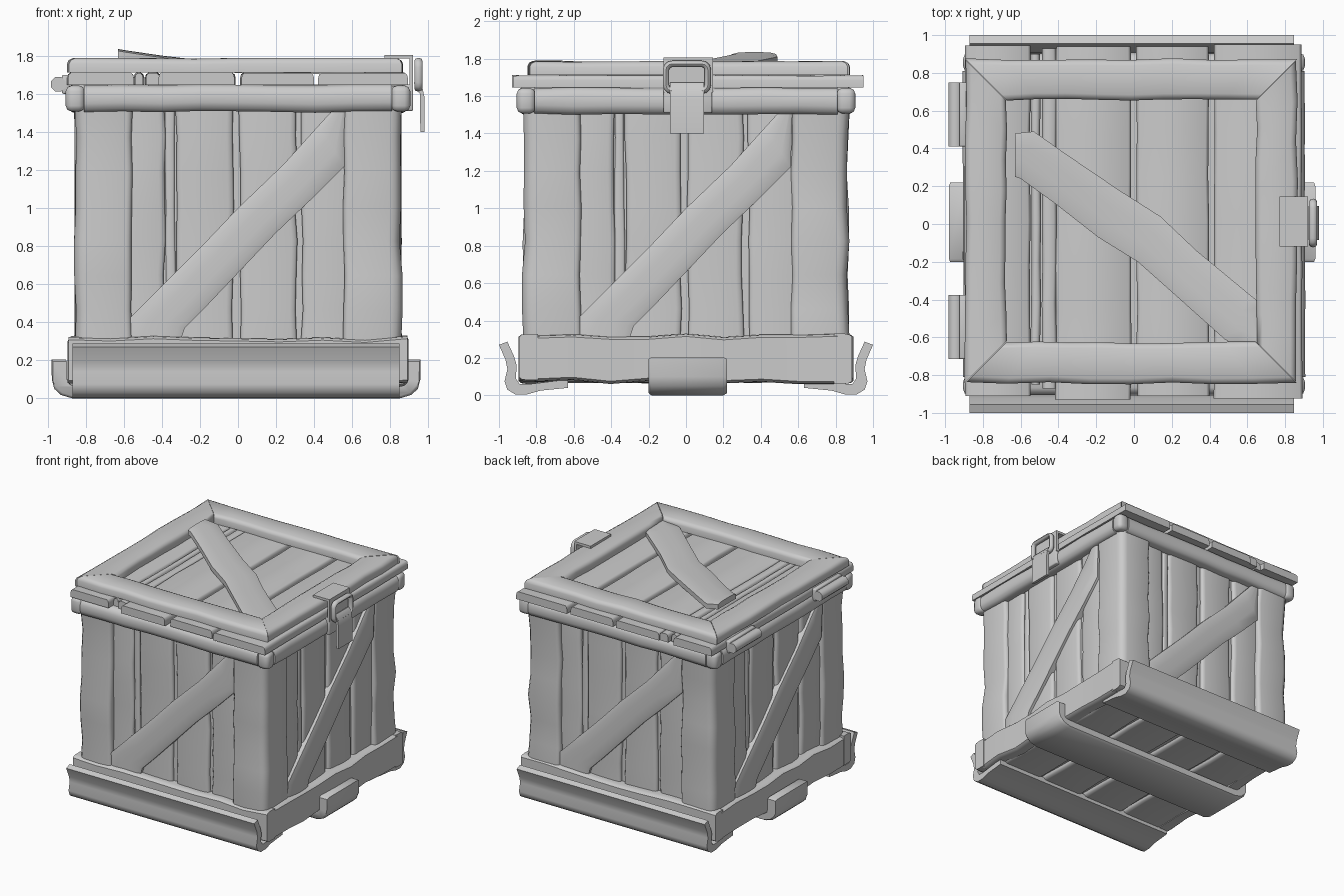
import bpy, bmesh, math, random
from mathutils import Vector, Matrix

if "Cube" in bpy.data.objects:
    bpy.data.objects.remove(bpy.data.objects["Cube"])

random.seed(7)
X, Y, Z = Vector((1, 0, 0)), Vector((0, 1, 0)), Vector((0, 0, 1))


def finish(name, bm, angle=50):
    bmesh.ops.recalc_face_normals(bm, faces=bm.faces)
    me = bpy.data.meshes.new(name)
    bm.to_mesh(me)
    bm.free()
    ob = bpy.data.objects.new(name, me)
    bpy.context.collection.objects.link(ob)
    bpy.ops.object.select_all(action='DESELECT')
    ob.select_set(True)
    bpy.context.view_layer.objects.active = ob
    bpy.ops.object.shade_smooth_by_angle(angle=math.radians(angle))
    return ob


def loft(name, rings, angle=50, closed=False):
    """Skin a list of matching rings; cap both ends unless it loops round."""
    bm = bmesh.new()
    vs = [[bm.verts.new(p) for p in r] for r in rings]
    n = len(vs[0])
    for a, b in zip(vs, vs[1:] + (vs[:1] if closed else [])):
        for i in range(n):
            bm.faces.new((a[i], a[(i + 1) % n], b[(i + 1) % n], b[i]))
    if not closed:
        bm.faces.new(vs[0])
        bm.faces.new(vs[-1])
    return finish(name, bm, angle)


def turn(v, k):
    return Matrix.Rotation(k * math.pi / 2, 3, 'Z') @ Vector(v)


def board(name, origin, along, wide, out, length, w, t, k=0, amp=0.007, mitre=0, r=0.03, n=9):
    """Hand-cut plank with rounded outer edges and a wandering outline."""
    rings = []
    for i in range(n):
        s = i / (n - 1) * 2 - 1
        l, rr = -w / 2 + random.uniform(-amp, amp), w / 2 + random.uniform(-amp, amp)
        h = t + random.uniform(-amp, amp) * 0.5
        prof = [(l, 0), (l, h * .6), (l + r * .3, h * .86), (l + r, h),
                (rr - r, h), (rr - r * .3, h * .86), (rr, h * .6), (rr, 0)]
        ring = []
        for a, b in prof:
            half = length / 2 + mitre * a
            ring.append(turn(Vector(origin) + along * s * half + wide * a + out * b, k))
        rings.append(ring)
    return loft(name, rings)


def brace(name, pairs, place):
    """Diagonal strip from left/right outline pairs; place maps (p, top) to 3D."""
    rings = []
    for l, r in pairs:
        l, r = Vector(l), Vector(r)
        ring = [place(l.lerp(r, f), h) for f, h in
                ((0, 0), (0, .8), (.12, .95), (.35, 1), (.65, 1), (.88, .95), (1, .8), (1, 0))]
        rings.append(ring)
    return loft(name, rings)


def box(name, lo, hi, bevel=0.0):
    bm = bmesh.new()
    lo, hi = Vector(lo), Vector(hi)
    bmesh.ops.create_cube(bm, size=1)
    for v in bm.verts:
        v.co = Vector([(lo[i] + hi[i]) / 2 + v.co[i] * (hi[i] - lo[i]) for i in range(3)])
    if bevel:
        bmesh.ops.bevel(bm, geom=bm.edges[:], offset=bevel, segments=2, profile=.5, affect='EDGES')
    return finish(name, bm)


# Inner lining behind the plank gaps
box("inner_box", (-.795, -.795, .1), (.795, .795, 1.6))

# Walls: planks, diagonal brace, base board and upper rim on each side
wall_pairs = [((-.57, .28), (-.31, .28)), ((-.57, .42), (-.28, .37)), ((-.38, .61), (-.17, .48)),
              ((-.19, .80), (.02, .68)), ((0, 1.00), (.20, .87)), ((.24, 1.23), (.40, 1.06)),
              ((.42, 1.43), (.56, 1.22)), ((.53, 1.55), (.57, 1.55))]
for k, side in enumerate(("front", "right", "back", "left")):
    for i, (a, b) in enumerate(((-.6, -.385), (-.325, -.025), (.01, .305), (.335, .6))):
        board(f"{side}_wall_plank_{i}", ((a + b) / 2, -.785, .83), Z, X, -Y, 1.46, b - a, .04, k, .008)
    board(f"{side}_wall_plank_sliver", (-.355, -.785, .83), Z, X, -Y, 1.46, .05, .03, k, .004, 0, .01)
    brace(f"{side}_brace", wall_pairs,
          lambda p, top, k=k: turn((p.x, -.8 - .06 * top, p.y), k))
    ln = 1.78 if k % 2 == 0 else 1.62
    board(f"{side}_base_board", (0, -.79, .195), X, Z, -Y, ln, .25, .10, k, .012, 0, .015)
    board(f"{side}_rim", (0, -.81, 1.575), X, Z, -Y, 1.62, .14, .095, k, .005, 0, .045)
    # rounded rim corner block
    c = turn((.855, -.855, 0), k)
    box(f"{side}_rim_corner", (c.x - .05, c.y - .05, 1.507), (c.x + .05, c.y + .05, 1.643), .03)

# Corner posts with rounded edges
for k in range(4):
    rings = []
    for i in range(9):
        z = .1 + 1.45 * i / 8
        a, b = .56 + random.uniform(-.006, .006), .865 + random.uniform(-.012, .006)
        c = []
        for cx, cy, q, r in ((b, b, 0, .06), (a, b, 1, .03), (a, a, 2, .03), (b, a, 3, .03)):
            sx, sy = (1 if q in (0, 3) else -1), (1 if q < 2 else -1)
            for j in range(4):
                t = (q + j / 3) * math.pi / 2
                p = turn((cx - sx * r + r * math.cos(t), cy - sy * r + r * math.sin(t), z), k)
                c.append(Vector((p.x * .993, p.y * 1.007, z)))
        rings.append(c)
    loft(f"corner_post_{k}", rings)

# Lid planks running front to back, uneven ends
for i, (a, b, y0, y1) in enumerate(((-.895, -.55, -.91, .945), (-.545, -.495, -.85, .9),
                                    (-.485, -.41, -.87, .93), (-.415, -.015, -.93, .94),
                                    (.015, .395, -.91, .94), (.425, .89, -.925, .95))):
    board(f"lid_plank_{i}", ((a + b) / 2, (y0 + y1) / 2, 1.645), Y, X, Z, y1 - y0, b - a,
          .065, 0, .004, 0, .015)

# Mitred lid frame
for name, o, al, wd, ln in (("front", (-.015, -.735, 1.712), X, -Y, 1.54),
                            ("back", (-.015, .765, 1.712), X, Y, 1.54),
                            ("left", (-.785, .015, 1.712), Y, -X, 1.494),
                            ("right", (.755, .015, 1.712), Y, X, 1.494)):
    board(f"lid_frame_{name}", o, al, wd, Z, ln, .215, .074, 0, .006, 1.0, .03)

# Lid brace, one end warped upward
lid_pairs = [((-.63, .25), (-.63, .48)), ((-.60, .24), (-.53, .49)), ((-.42, .11), (-.36, .37)),
             ((-.19, -.07), (-.08, .18)), ((.02, -.2), (.14, .04)), ((.2, -.36), (.33, -.14)),
             ((.48, -.61), (.62, -.38)), ((.53, -.64), (.67, -.42)), ((.665, -.64), (.67, -.6))]
brace("lid_brace", lid_pairs,
      lambda p, top: Vector((p.x, p.y, 1.705 + .05 * top + .08 * max(0, (.1 - p.x) / .73) ** 1.5)))

# Front and back runners: curled plate profile
runner = [(-.63, .04), (-.78, .025), (-.85, .005), (-.91, .003), (-.955, .03), (-.97, .075),
          (-.955, .14), (-.965, .19), (-1.0, .27), (-.955, .287), (-.92, .21), (-.905, .16),
          (-.91, .09), (-.89, .06), (-.84, .06), (-.63, .085)]
for name, s in (("front", 1), ("back", -1)):
    loft(f"{name}_runner", [[Vector((x, s * y, z)) for y, z in runner] for x in (-.87, .848)])

# Centre runner with upturned ends
half = [(.97, .205), (.968, .1), (.955, .05), (.92, .018), (.86, .0)]
inner = [(.78, .075), (.87, .08), (.895, .11), (.895, .205)]
prof = ([(x - .01, z) for x, z in half] + [(-x - .01, z) for x, z in reversed(half)]
        + [(-x - .01, z) for x, z in reversed(inner)] + [(x - .01, z) for x, z in inner])
rings = []
for y, d in ((-.2, .012), (-.185, 0), (.2, 0), (.22, .012)):
    rings.append([Vector((x * (1 - d * .6), y, z + (d if z < .06 else -d))) for x, z in prof])
loft("centre_runner", rings)

# Floor boards under the box
for i, (a, b) in enumerate(((-.8, -.43), (-.4, -.02), (.02, .4), (.43, .8))):
    board(f"floor_board_{i}", ((a + b) / 2, 0, .115), Y, X, -Z, 1.6, b - a, .045, 0, .008)

# Hinges on the left side
for i, (y0, y1) in enumerate(((-.715, -.375), (.41, .75))):
    ring = [(-.945 + .041 * math.cos(a), 1.65 + .041 * math.sin(a))
            for a in (j * math.pi / 4 + math.pi / 8 for j in range(8))]
    loft(f"hinge_barrel_{i}", [[Vector((x, y, z)) for x, z in ring] for y in (y0, y1)])
    box(f"hinge_leaf_{i}", (-.925, y0, 1.6), (-.885, y1, 1.7), .008)

# Latch on the right side: folded plate, ring and hasp
plate = [(.77, 1.785), (.77, 1.805), (.92, 1.805), (.92, 1.62), (.9, 1.62), (.9, 1.785)]
loft("latch_plate", [[Vector((x, y, z)) for x, z in plate] for y in (-.12, .145)])
box("latch_mount", (.88, -.12, 1.51), (.92, .14, 1.65), .008)
rings = []
for q, (cy, cz) in enumerate(((.085, 1.74), (-.075, 1.74), (-.075, 1.66), (.085, 1.66))):
    for j in range(4):
        a = (q + j / 3) * math.pi / 2
        d = Vector((0, math.cos(a), math.sin(a)))
        c = Vector((.948, cy, cz)) + d * .032
        rings.append([c + d * .017 * math.cos(t) + X * .022 * math.sin(t)
                      for t in (m * math.pi / 4 for m in range(8))])
loft("latch_ring", rings, closed=True)
hasp = [(.925, 1.66), (.945, 1.672), (.965, 1.65), (.98, 1.58), (.98, 1.4), (.958, 1.4), (.955, 1.6), (.93, 1.63)]
loft("latch_hasp", [[Vector((x, y, z)) for x, z in hasp] for y in (-.085, .095)])
